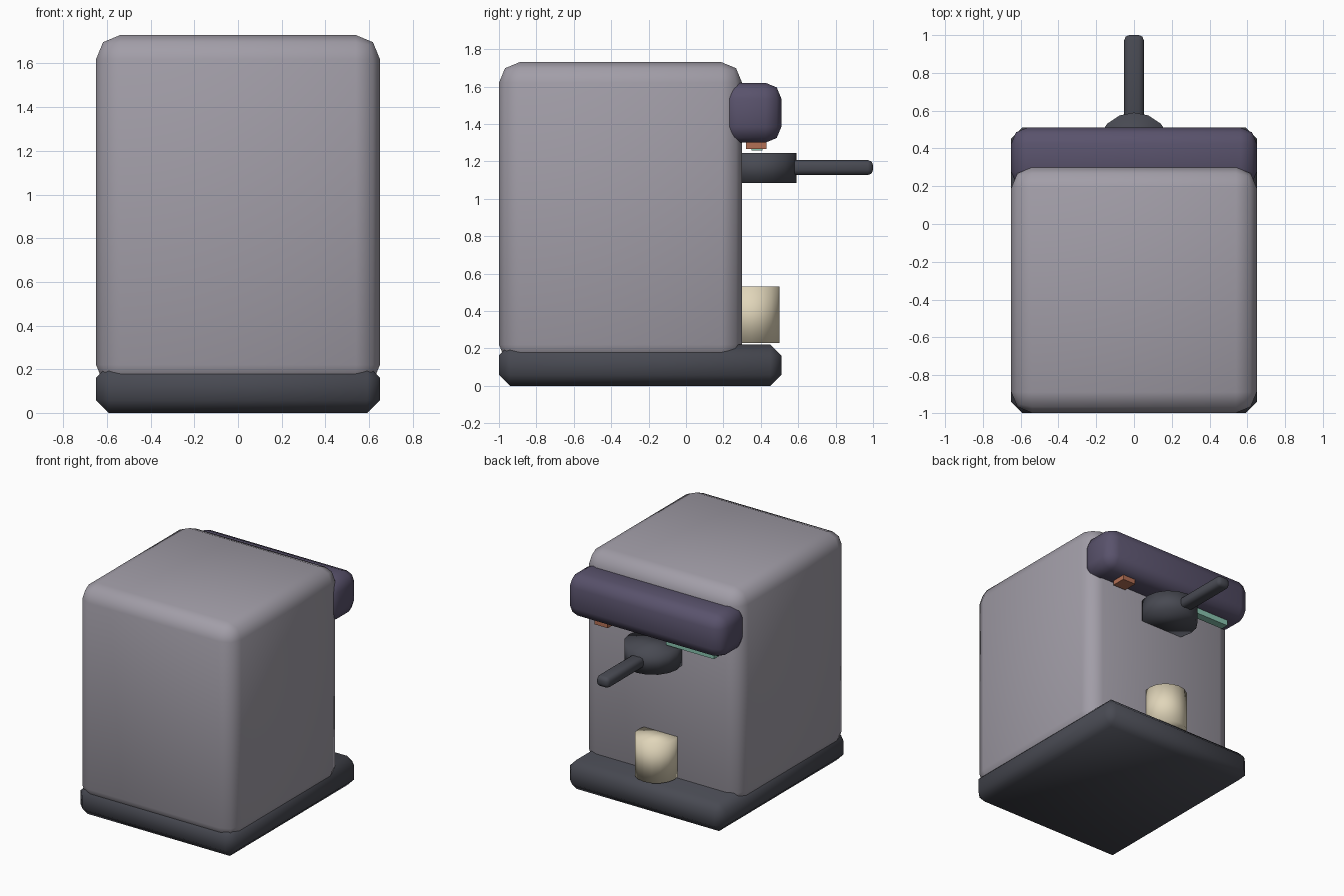
import bpy, math

if "Cube" in bpy.data.objects:
    bpy.data.objects.remove(bpy.data.objects["Cube"])


def material(name, rgb):
    m = bpy.data.materials.new(name)
    m.diffuse_color = (*rgb, 1)
    m.use_nodes = True
    m.node_tree.nodes["Principled BSDF"].inputs["Base Color"].default_value = m.diffuse_color
    return m


STEEL = material("steel", (0.36, 0.34, 0.39))
DARK = material("dark", (0.065, 0.068, 0.085))
PURPLE = material("purple", (0.10, 0.085, 0.15))
COPPER = material("copper", (0.45, 0.16, 0.09))
TEAL = material("teal", (0.25, 0.55, 0.43))
CREAM = material("cream", (0.75, 0.67, 0.49))


def finish(ob, name, mat):
    ob.name = name
    ob.data.materials.append(mat)
    for p in ob.data.polygons:
        p.use_smooth = True
    return ob


def box(name, lo, hi, mat, bevel=0.0, segments=1):
    """Bevelled box between two corners."""
    bpy.ops.mesh.primitive_cube_add(size=1, location=[(a + b) / 2 for a, b in zip(lo, hi)])
    ob = bpy.context.object
    ob.scale = [b - a for a, b in zip(lo, hi)]
    bpy.ops.object.transform_apply(location=False, rotation=False, scale=True)
    if bevel:
        m = ob.modifiers.new("bevel", "BEVEL")
        m.width, m.segments = bevel, segments
        finish(ob, name, mat)
    else:
        ob.name = name
        ob.data.materials.append(mat)
    return ob


def drum(name, y, z0, z1, r, mat):
    """Upright 16-sided cylinder on the centre line."""
    bpy.ops.mesh.primitive_cylinder_add(vertices=16, radius=r, depth=z1 - z0,
                                        location=(0, y, (z0 + z1) / 2))
    return finish(bpy.context.object, name, mat)


# Housing
box("base", (-0.65, -1, 0), (0.65, 0.51, 0.22), DARK, 0.058, 1)
box("body", (-0.65, -1, 0.11), (0.65, 0.30, 1.73), STEEL, 0.11, 2)
box("brew_head", (-0.65, 0.19, 1.30), (0.65, 0.51, 1.62), PURPLE, 0.085, 2)

# Controls under the head
box("button", (0.35, 0.32, 1.265), (0.46, 0.43, 1.33), COPPER)
box("display", (-0.52, 0.35, 1.257), (-0.12, 0.41, 1.33), TEAL)

# Filter holder and its handle
drum("filter_holder", 0.39, 1.085, 1.245, 0.20, DARK)
box("filter_handle", (-0.052, 0.45, 1.127), (0.052, 1.0, 1.207), DARK, 0.027, 2)

# Cup
drum("cup", 0.35, 0.23, 0.53, 0.15, CREAM)
